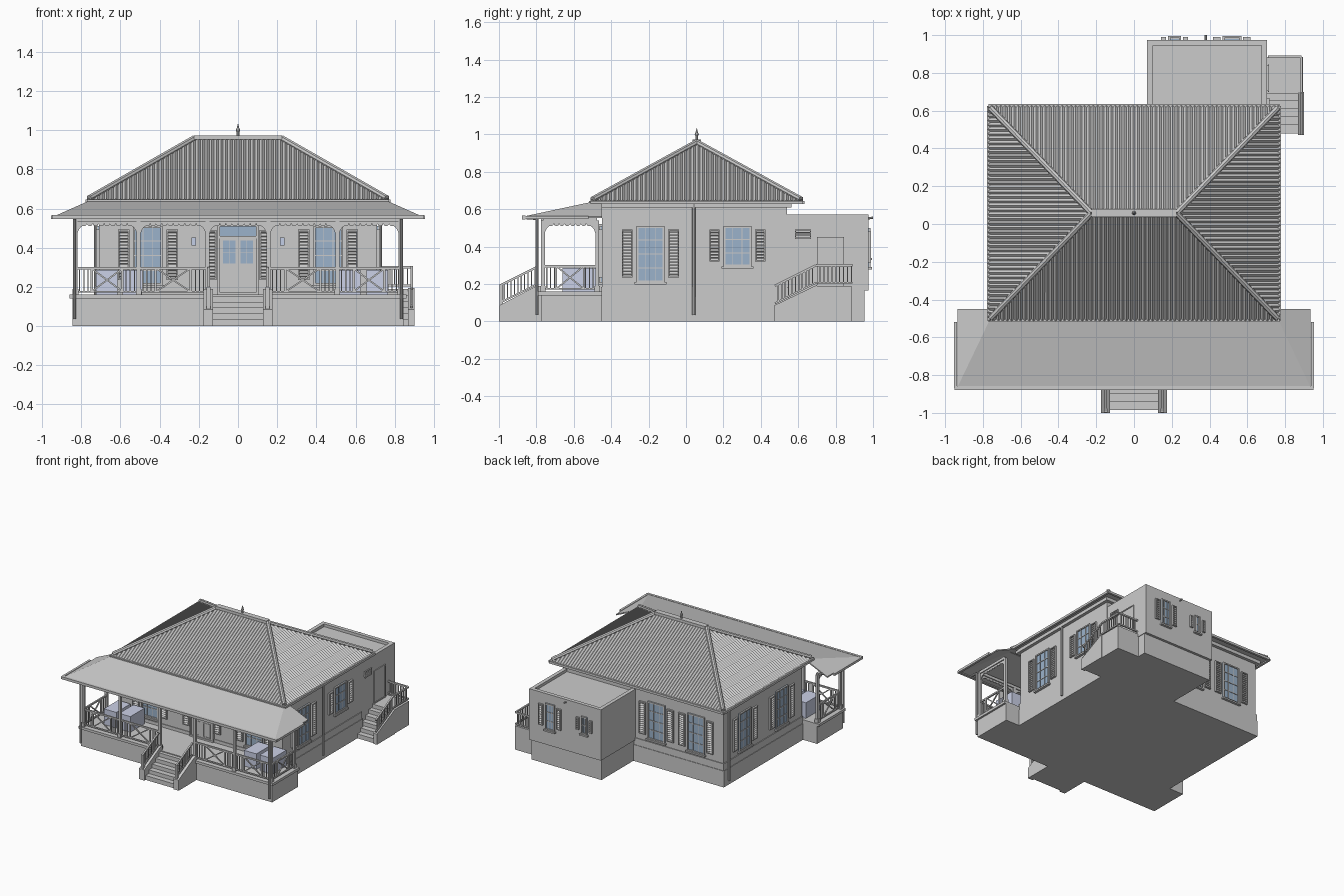
import bpy, bmesh, math
from collections import defaultdict
from mathutils import Vector as V, Matrix as Mx

if "Cube" in bpy.data.objects:
    bpy.data.objects.remove(bpy.data.objects["Cube"])

parts = defaultdict(bmesh.new)
I = Mx.Identity(4)
MIR = Mx.Diagonal((-1, 1, 1, 1))


def box(name, lo, hi, M=I):
    lo, hi = V(lo), V(hi)
    bmesh.ops.create_cube(parts[name], size=1, matrix=M @ Mx.Translation((lo + hi) / 2) @ Mx.Diagonal(hi - lo).to_4x4())


def bar(name, p, q, r, M=I, n=4, r2=None):
    p, q = V(p), V(q)
    rot = (q - p).to_track_quat('Z', 'Y').to_matrix().to_4x4()
    if n == 4:
        rot = rot @ Mx.Rotation(math.pi / 4, 4, 'Z')
        r *= 1.414
    bmesh.ops.create_cone(parts[name], cap_ends=True, segments=n, radius1=r, radius2=r if r2 is None else r2,
                          depth=(q - p).length, matrix=M @ Mx.Translation((p + q) / 2) @ rot)


def prism(name, pts, d0, d1, M=I):
    # outline in local u,z extruded along local depth
    b = parts[name]
    a = [b.verts.new(M @ V((u, d0, z))) for u, z in pts]
    c = [b.verts.new(M @ V((u, d1, z))) for u, z in pts]
    b.faces.new(a)
    b.faces.new(c[::-1])
    for i in range(len(pts)):
        j = (i + 1) % len(pts)
        b.faces.new((a[j], a[i], c[i], c[j]))


def solid(name, verts, faces):
    b = parts[name]
    vs = [b.verts.new(v) for v in verts]
    for f in faces:
        b.faces.new([vs[i] for i in f])


# wall frames: local (along wall, outward, up)
def wall(axis, pos, sign):
    if axis == 'y':
        return Mx(((1, 0, 0, 0), (0, sign, 0, pos), (0, 0, 1, 0), (0, 0, 0, 1)))
    return Mx(((0, sign, 0, pos), (1, 0, 0, 0), (0, 0, 1, 0), (0, 0, 0, 1)))


FRONT, BACK, WING = wall('y', -.45, -1), wall('y', .54, 1), wall('y', .975, 1)
RIGHT, LEFT = wall('x', .71, 1), wall('x', -.71, -1)


def frame(name, u0, u1, z0, z1, t, d, M):
    box(name, (u0, 0, z0), (u0 + t, d, z1), M)
    box(name, (u1 - t, 0, z0), (u1, d, z1), M)
    box(name, (u0, 0, z0), (u1, d, z0 + t), M)
    box(name, (u0, 0, z1 - t), (u1, d, z1), M)


def shutter(M, u, z0, z1, w):
    frame('shutter_frames', u - w / 2, u + w / 2, z0, z1, .007, .014, M)
    n = int((z1 - z0) / .016)
    for i in range(n):
        z = z0 + (z1 - z0) * (i + .5) / n
        T = M @ Mx.Translation((u, .006, z)) @ Mx.Rotation(-.8, 4, 'X')
        box('shutter_slats', (-w / 2 + .005, -.008, -.0015), (w / 2 - .005, .008, .0015), T)


def window(M, u, z0, z1, w, sw=.058, rows=4):
    h = w / 2
    box('window_glass', (u - h, -.01, z0), (u + h, .004, z1), M)
    frame('window_frames', u - h, u + h, z0, z1, .01, .012, M)
    for k in (-1, 1):
        box('window_frames', (u + k * w / 6 - .002, 0, z0), (u + k * w / 6 + .002, .008, z1), M)
        shutter(M, u + k * (h + sw / 2 + .02), z0 + .025, z1 - .018, sw)
    for i in range(1, rows):
        z = z0 + (z1 - z0) * i / rows
        box('window_frames', (u - h, 0, z - .003), (u + h, .008, z + .003), M)
    box('window_sills', (u - h - .01, 0, z0 - .012), (u + h + .01, .02, z0), M)


# house walls and plinths
box('main_walls', (-.71, -.45, .13), (.71, .54, .63))
box('wall_band', (-.716, -.455, .13), (.716, .546, .185))
box('main_plinth', (-.72, -.47, 0), (.72, .55, .13))
box('wing_plinth', (.08, .5, 0), (.7, .955, .175))
box('wing_walls', (.07, .5, .165), (.705, .975, .55))
for lo, hi in (((.07, .54), (.1, .975)), ((.675, .54), (.705, .975)), ((.07, .945), (.705, .975))):
    box('wing_parapet', (*lo, .55), (*hi, .572))
box('veranda_plinth', (-.845, -.775, 0), (.845, -.45, .14))
box('veranda_floor', (-.86, -.79, .14), (.86, -.45, .16))

# main hipped roof: core, corrugated sheets, caps, gutters
ex, y0, y1, ze, rx, ry, zr = .77, -.51, .625, .645, .225, .0575, .957
E = [V((-ex, y0, ze)), V((ex, y0, ze)), V((ex, y1, ze)), V((-ex, y1, ze))]
R = [V((-rx, ry, zr)), V((rx, ry, zr))]
dz = V((0, 0, .009))
solid('roof_core', [e - dz for e in E] + [r - dz for r in R], [(3, 2, 1, 0), (0, 1, 5, 4), (1, 2, 5), (2, 3, 4, 5), (3, 0, 4)])


def corrugated(e0, e1, r0, r1, pitch=.0235, amp=.005):
    b = parts['corrugated_roof']
    L = (e1 - e0).length
    d = (e1 - e0) / L
    u0, u1 = (r0 - e0).dot(d), (r1 - e0).dot(d)
    up = r0 - e0 - d * u0
    nrm = d.cross(up).normalized()
    n = round(L / pitch) * 4
    prev = None
    for i in range(n + 1):
        u = L * i / n
        h = min(1, u / u0, (L - u) / (L - u1))
        o = e0 + d * u + nrm * amp * math.sin(i * math.pi / 2)
        cur = (b.verts.new(o), b.verts.new(o + up * h))
        if prev:
            b.faces.new((prev[0], cur[0], cur[1], prev[1]))
        prev = cur


corrugated(E[0], E[1], R[0], R[1])
corrugated(E[1], E[2], R[1], R[1])
corrugated(E[2], E[3], R[1], R[0])
corrugated(E[3], E[0], R[0], R[0])
for e, r in zip(E, (R[0], R[1], R[1], R[0])):
    bar('hip_caps', e.lerp(r, .02) + V((0, 0, .001)), r, .017, n=8)
box('ridge_cap', (-.225, .036, .952), (.225, .079, .974))
for i in range(4):
    bar('main_gutters', E[i] - dz, E[(i + 1) % 4] - dz, .009)
box('eave_fascia', (-.735, -.475, .61), (.735, .565, .636))

# roof finial
bar('finial', (0, ry, .97), (0, ry, 1.0), .007, n=8)
bmesh.ops.create_uvsphere(parts['finial'], u_segments=8, v_segments=6, radius=.011, matrix=Mx.Translation((0, ry, 1.0)))
bar('finial', (0, ry, 1.005), (0, ry, 1.034), .008, n=8, r2=.001)

# veranda roof with hipped ends
top = [V((-.935, -.865, .562)), V((.935, -.865, .562)), V((.935, -.45, .562)), V((.76, -.45, .64)),
       V((.76, -.5, .64)), V((-.76, -.5, .64)), V((-.76, -.45, .64)), V((-.935, -.45, .562))]
quads = [(0, 1, 4, 5), (1, 2, 3, 4), (0, 5, 6, 7), (3, 6, 5, 4)]
low = [p - V((0, 0, .01)) for p in top]
solid('veranda_roof', top + low, quads + [tuple(i + 8 for i in q[::-1]) for q in quads] +
      [(i, i + 8, j + 8, j) for i, j in ((0, 1), (1, 2), (2, 3), (3, 6), (6, 7), (7, 0))])
bar('veranda_gutters', (-.95, -.868, .556), (.95, -.868, .556), .01)
for s in (I, MIR):
    bar('veranda_gutters', (.945, -.868, .556), (.945, -.52, .556), .009, s)
    bar('downpipes', (.835, -.797, .035), (.835, -.797, .55), .008, s, 8)
    bar('downpipes', (.835, -.797, .55), (.835, -.86, .555), .008, s, 8)
bar('downpipes', (.727, .042, .035), (.727, .042, .63), .009, I, 8)
bar('downpipes', (-.727, .49, .035), (-.727, .49, .63), .009, I, 8)


# veranda posts, beams, scalloped valance, brackets, railings
def valance(M, u0, u1):
    n = max(2, round((u1 - u0) / .03))
    w = (u1 - u0) / n
    for i in range(n):
        c = u0 + w * (i + .5)
        arc = [(c + w / 2 * math.cos(a), .524 - .014 * math.sin(a)) for a in (k * math.pi / 5 for k in range(6))]
        prism('scalloped_valance', [(c - w / 2, .535), (c + w / 2, .535)] + arc, -.003, .003, M)
    box('veranda_beams', (u0, -.011, .53), (u1, .011, .552), M)
    for u, k in ((u0, 1), (u1, -1)):
        arc = [(u + k * (.055 - .047 * math.cos(a)), .455 + .062 * math.sin(a)) for a in (j * math.pi / 10 for j in range(6))]
        prism('post_brackets', [(u, .525), (u, .455)] + arc + [(u + k * .055, .525)], -.004, .004, M)


def railing(p, q, h0, h1, M=I, cross=True, pitch=.021):
    p, q = V(p), V(q)
    a, b = V((0, 0, h0)), V((0, 0, h1))
    bar('railings', p + b, q + b, .006, M)
    bar('railings', p + a, q + a, .005, M)
    n = max(2, round((q - p).length / pitch))
    for i in range(1, n):
        t = i / n
        if not (cross and .27 < t < .73):
            bar('balusters', p.lerp(q, t) + a, p.lerp(q, t) + b, .003, M)
    if cross:
        c, d = p.lerp(q, .25), p.lerp(q, .75)
        for s, e in ((c + a, d + b), (c + b, d + a), (c + a, c + b), (d + a, d + b)):
            bar('railing_crosses', s, e, .004, M)


VF, VS = wall('y', -.765, -1), wall('x', .83, 1)
valance(VF, -.155, .155)
for s in (I, MIR):
    for x, y in ((.83, -.765), (.507, -.765), (.155, -.765), (.83, -.475)):
        box('veranda_posts', (x - .01, y - .01, .16), (x + .01, y + .01, .54), s)
        box('post_bases', (x - .015, y - .015, .16), (x + .015, y + .015, .19), s)
    for u0, u1 in ((.155, .507), (.507, .83)):
        valance(s @ VF, u0, u1)
        railing((u0, -.765, 0), (u1, -.765, 0), .175, .295, s)
    valance(s @ VS, -.765, -.475)
    railing((.83, -.765, 0), (.83, -.475, 0), .175, .295, s)

# front steps with sloped side walls and rails
for i in range(5):
    box('front_steps', (-.14, -.985 + i * .042, 0), (.14, -.77, .035 + i * .0295))
SIDE = Mx(((0, 1, 0, 0), (1, 0, 0, 0), (0, 0, 1, 0), (0, 0, 0, 1)))
for s in (I, MIR):
    prism('front_step_walls', [(-1, 0), (-.77, 0), (-.77, .19), (-.8, .19), (-1, .085)], .128, .175, s @ SIDE)
    railing((.15, -.99, .09), (.15, -.79, .19), .012, .105, s, False)
    box('step_newels', (.14, -.998, .08), (.16, -.978, .2), s)

# side steps and landing
box('side_landing', (.7, .69, 0), (.895, .885, .19))
for i in range(5):
    box('side_steps', (.7, .48 + i * .043, 0), (.88, .7, .035 + i * .031))
prism('side_step_wall', [(.47, 0), (.7, 0), (.7, .195), (.47, .085)], .868, .9, SIDE)
railing((.887, .475, .085), (.887, .695, .195), .012, .105, I, False)
railing((.887, .695, .195), (.887, .885, .195), .012, .105, I, False)
railing((.887, .885, .195), (.71, .885, .195), .012, .105, I, False)

# windows on every wall
for M, u in ((FRONT, -.46), (FRONT, .46), (RIGHT, -.19), (LEFT, -.19), (LEFT, .275), (BACK, -.47), (BACK, -.12)):
    window(M, u, .21, .51, .15)
window(RIGHT, .275, .295, .51, .15, .055, 3)
window(WING, .518, .29, .5, .08, .04, 3)
window(WING, .215, .34, .48, .05, .026, 2)
bar('wing_spout', (.38, .97, .55), (.38, 1.0, .555), .006, I, 8)

# front door, transom and wall lamps
frame('door_frame', -.105, .105, .16, .52, .012, .016, FRONT)
box('door_leaves', (-.095, -.01, .16), (.095, .008, .45), FRONT)
box('door_frame', (-.1, 0, .447), (.1, .014, .46), FRONT)
box('window_glass', (-.095, -.01, .46), (.095, .006, .51), FRONT)
for s in (I, MIR):
    F = s @ FRONT
    box('window_glass', (.01, 0, .315), (.08, .01, .44), F)
    frame('door_leaves', .01, .08, .315, .44, .004, .013, F)
    box('door_leaves', (.0435, 0, .315), (.0465, .013, .44), F)
    box('door_leaves', (.01, 0, .376), (.08, .013, .379), F)
    frame('door_leaves', .014, .076, .18, .295, .006, .012, F)
    shutter(F, .137, .235, .49, .055)
    box('wall_lamps', (.215, 0, .41), (.237, .022, .452), F)

# wing side door and vent
box('side_door', (.705, -.02, .19), (.84, .001, .445), RIGHT)
frame('side_door_frame', .7, .845, .19, .452, .008, .006, RIGHT)
frame('wall_vent', .583, .667, .44, .492, .005, .008, RIGHT)
for i in range(5):
    box('wall_vent', (.585, -.01, .447 + i * .009), (.665, .006, .451 + i * .009), RIGHT)

# veranda seats
for x, w in ((-.67, .055), (-.54, .05), (.57, .055), (.71, .055)):
    box('veranda_seats', (x - w, -.66, .16), (x + w, -.48, .285))

colours = {'window_glass': (.33, .45, .6, 1), 'wall_lamps': (.55, .62, .8, 1), 'veranda_seats': (.6, .64, .8, 1)}
for name, b in parts.items():
    if name != 'corrugated_roof':
        bmesh.ops.recalc_face_normals(b, faces=b.faces)
    me = bpy.data.meshes.new(name)
    b.to_mesh(me)
    b.free()
    ob = bpy.data.objects.new(name, me)
    bpy.context.collection.objects.link(ob)
    if name in colours:
        mat = bpy.data.materials.new(name)
        mat.diffuse_color = colours[name]
        mat.use_nodes = True
        mat.node_tree.nodes["Principled BSDF"].inputs["Base Color"].default_value = mat.diffuse_color
        me.materials.append(mat)
